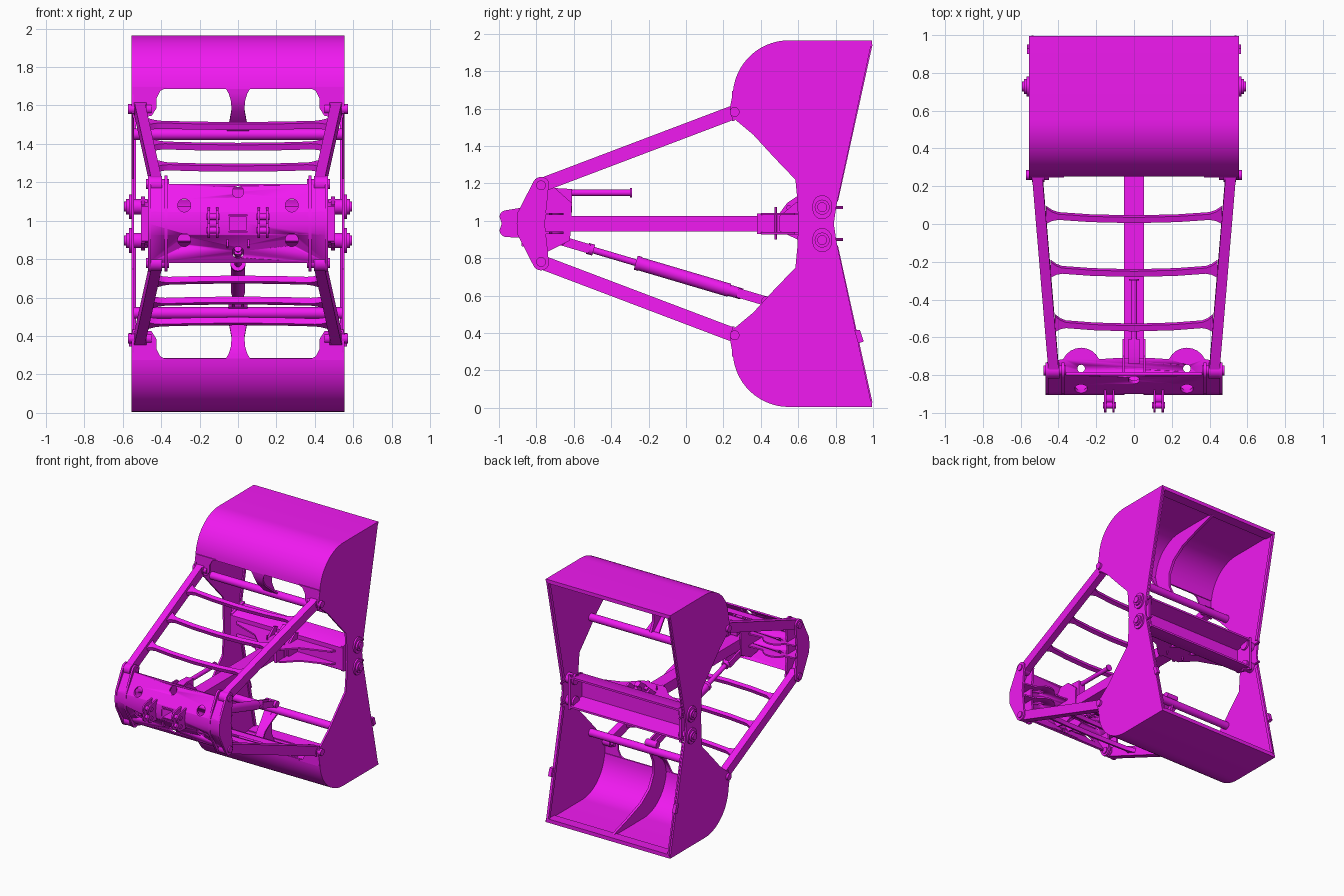
import bpy, bmesh, math
from mathutils import Vector, Matrix

C = 0.985  # height of the horizontal symmetry plane; heights below are relative to it
mat = bpy.data.materials.new("magenta_paint")
mat.diffuse_color = (0.88, 0.01, 0.88, 1)


def finish(name, bm, angle=30):
    bmesh.ops.recalc_face_normals(bm, faces=bm.faces)
    me = bpy.data.meshes.new(name)
    bm.to_mesh(me)
    bm.free()
    me.materials.append(mat)
    me.shade_smooth()
    me.set_sharp_from_angle(angle=math.radians(angle))
    ob = bpy.data.objects.new(name, me)
    ob.location.z = C
    bpy.context.collection.objects.link(ob)
    return ob


def prism(name, pts, a, b, axis='x'):
    """Extrude a 2D outline from a to b along an axis."""
    place = {'x': lambda u, v, t: (t, u, v), 'y': lambda u, v, t: (u, t, v),
             'z': lambda u, v, t: (u, v, t)}[axis]
    bm = bmesh.new()
    lo = [bm.verts.new(place(u, v, a)) for u, v in pts]
    hi = [bm.verts.new(place(u, v, b)) for u, v in pts]
    bm.faces.new(lo)
    bm.faces.new(hi)
    for i in range(len(pts)):
        j = (i + 1) % len(pts)
        bm.faces.new((lo[i], lo[j], hi[j], hi[i]))
    return finish(name, bm)


def box(name, x0, x1, y0, y1, z0, z1):
    return prism(name, [(x0, y0), (x1, y0), (x1, y1), (x0, y1)], z0, z1, 'z')


def rod(name, p, q, r, n=24):
    p, q = Vector(p), Vector(q)
    d = q - p
    bm = bmesh.new()
    m = Matrix.Translation((p + q) / 2) @ d.to_track_quat('Z', 'Y').to_matrix().to_4x4()
    bmesh.ops.create_cone(bm, cap_ends=True, segments=n, radius1=r, radius2=r, depth=d.length, matrix=m)
    return finish(name, bm)


def loft(name, sections):
    """Skin a chain of (centre, half side vector, half up vector) rectangles."""
    bm = bmesh.new()
    rings = []
    for c, s, u in sections:
        c, s, u = Vector(c), Vector(s), Vector(u)
        rings.append([bm.verts.new(v) for v in (c - s - u, c + s - u, c + s + u, c - s + u)])
    for r0, r1 in zip(rings, rings[1:]):
        for i in range(4):
            j = (i + 1) % 4
            bm.faces.new((r0[i], r0[j], r1[j], r1[i]))
    bm.faces.new(rings[0])
    bm.faces.new(rings[-1])
    return finish(name, bm)


def beam(name, p, q, w, h):
    d = (Vector(q) - Vector(p)).normalized()
    side = Vector((1, 0, 0))
    if abs(d.x) > 0.9:
        side = Vector((0, 1, 0))
    up = side.cross(d).normalized()
    return loft(name, [(p, side * w / 2, up * h / 2), (q, side * w / 2, up * h / 2)])


def cut(ob, cutters):
    for c in cutters:
        c.hide_render = True
        m = ob.modifiers.new("hole", 'BOOLEAN')
        m.object, m.solver = c, 'EXACT'
    bpy.context.view_layer.update()
    ev = ob.evaluated_get(bpy.context.evaluated_depsgraph_get())
    me = bpy.data.meshes.new_from_object(ev)
    ob.modifiers.clear()
    ob.data = me
    for c in cutters:
        bpy.data.objects.remove(c)


def arc(cy, cz, r, a0, a1, n=8):
    return [(cy + r * math.cos(math.radians(a0 + (a1 - a0) * i / n)),
             cz + r * math.sin(math.radians(a0 + (a1 - a0) * i / n))) for i in range(n + 1)]


def flip(pts, s):
    return [(u, v * s) for u, v in pts]


# Bucket outline: flat outer plate, rolled back, straight end
outer = [(0.995, 0.98)] + arc(0.55, 0.68, 0.30, 90, 176, 14)
inner = [(0.995, 0.966)] + arc(0.55, 0.68, 0.286, 90, 176, 14)
side_plate = outer + [(0.235, 0.62), (0.24, 0.575), (0.27, 0.55), (0.36, 0.475), (0.47, 0.355),
                      (0.585, 0.235), (0.595, 0.13), (0.60, 0), (0.79, 0), (0.805, 0.1)]
rib = inner[1:] + [(0.29, 0.60), (0.36, 0.53), (0.43, 0.47), (0.46, 0.48), (0.42, 0.56),
                   (0.42, 0.66), (0.47, 0.76), (0.58, 0.84), (0.75, 0.90), (0.93, 0.955), (0.93, 0.966)]

for s, tag in ((1, "upper"), (-1, "lower")):
    # Bucket shells
    prism(tag + "_bucket_shell", flip(outer + inner[::-1], s), -0.555, 0.555)
    prism(tag + "_bucket_lip", flip([(0.90, 0.966), (0.995, 0.966), (0.995, 0.95), (0.90, 0.958)], s), -0.55, 0.55)
    prism(tag + "_centre_rib", flip(rib, s), -0.01, 0.01)
    loft(tag + "_bucket_neck", [((0, y, z * s), (w, 0, 0), (0, 0.005, 0.004 * s)) for y, z, w in
         ((0.257, 0.71, 0.065), (0.26, 0.68, 0.048), (0.27, 0.64, 0.036), (0.30, 0.59, 0.034),
          (0.37, 0.53, 0.045), (0.43, 0.48, 0.06))])
    rod(tag + "_bucket_cross_tube", (-0.545, 0.44, 0.465 * s), (0.545, 0.44, 0.465 * s), 0.03)

    for sx in (1, -1):
        prism(tag + "_bucket_side", flip(side_plate, s), sx * 0.541, sx * 0.555)
        gus = [(0.55, 0.71), (0.37, 0.71), (0.405, 0.69), (0.425, 0.65), (0.425, 0.60), (0.45, 0.56), (0.55, 0.55)]
        prism(tag + "_bucket_gusset", [(x * sx, z * s) for x, z in gus], 0.245, 0.258, 'y')
        # Front edge stiffener, stop blocks and slotted stripe
        beam(tag + "_edge_strip", (sx * 0.537, 0.80, 0.12 * s), (sx * 0.537, 0.985, 0.96 * s), 0.012, 0.025)
        rod(tag + "_edge_bolt", (sx * 0.53, 0.79, 0.085 * s), (sx * 0.53, 0.84, 0.085 * s), 0.008, 8)
        # Pivot pads and bosses
        z = 0.088 * s
        pad = arc(0.728, z + 0.012, 0.052, 0, 180) + arc(0.728, z - 0.012, 0.052, 180, 360)
        prism(tag + "_pivot_pad", pad, sx * 0.553, sx * 0.568)
        rod(tag + "_pivot_boss", (sx * 0.47, 0.728, z), (sx * 0.582, 0.728, z), 0.040)
        rod(tag + "_pivot_cap", (sx * 0.58, 0.728, z), (sx * 0.592, 0.728, z), 0.026)

        # Side arms with eyes and pins
        a, b = (sx * 0.425, -0.775, 0.205 * s), (sx * 0.512, 0.26, 0.597 * s)
        beam(tag + "_arm", a, b, 0.055, 0.075)
        rod(tag + "_arm_eye_head", (sx * 0.395, *a[1:]), (sx * 0.455, *a[1:]), 0.042)
        rod(tag + "_arm_pin_head", (sx * 0.36, *a[1:]), (sx * 0.478, *a[1:]), 0.026)
        rod(tag + "_arm_eye_bucket", (sx * 0.475, *b[1:]), (sx * 0.54, *b[1:]), 0.037)
        rod(tag + "_arm_pin_bucket", (sx * 0.45, *b[1:]), (sx * 0.572, *b[1:]), 0.026)

    # Bowed rungs with flared ends, lying in the plane of the arms
    slope = Vector((0, 1.035, 0.392 * s)).normalized()
    nrm = Vector((0, -slope.z, slope.y))
    for y in (0.025, -0.26, -0.548):
        t = (y + 0.775) / 1.035
        half = 0.40 + 0.085 * t
        c = Vector((0, y, (0.205 + 0.392 * t) * s))
        secs = []
        for k in (-1, -0.93, -0.86, -0.5, 0, 0.5, 0.86, 0.93, 1):
            w = 0.045 if abs(k) == 1 else 0.025 if abs(k) > 0.9 else 0.016
            secs.append((c + Vector((half * k, 0, 0)) + slope * 0.025 * k * k, slope * w, nrm * 0.016))
        loft(tag + "_arm_rung", secs)

# Fixed head: bent front plate with holes and a square opening
fo = [(-0.80, 0.205), (-0.895, 0.06), (-0.905, 0), (-0.895, -0.06), (-0.80, -0.205)]
head = prism("head_front_plate", fo + [(y + 0.016, z * 0.98) for y, z in fo[::-1]], -0.465, 0.465)
cutters = [box("opening_cutter", -0.05, 0.05, -1, -0.7, -0.05, 0.05)]
for x, z, r in ((0.28, 0.095, 0.034), (-0.28, 0.095, 0.034), (0.28, -0.085, 0.034),
                (-0.28, -0.085, 0.034), (0, 0.165, 0.03), (0, -0.15, 0.03)):
    cutters.append(rod("hole_cutter", (x, -1, z), (x, -0.7, z), r))
cut(head, cutters)
end = (arc(-0.775, 0.205, 0.045, 20, 150) + [(-0.90, 0.06), (-0.905, 0), (-0.90, -0.06)]
       + arc(-0.775, -0.205, 0.045, 210, 340) + [(-0.74, -0.14), (-0.755, 0), (-0.74, 0.14)])
for x in (0.46, 0.375, -0.375, -0.46):
    prism("head_end_plate", end, x - 0.008, x + 0.008)
hump = [(-0.46, -0.89), (0.46, -0.89), (0.46, -0.73)] + arc(0.28, -0.76, 0.105, 25, 155)
hump += [(0.1, -0.71), (-0.1, -0.71)] + arc(-0.28, -0.76, 0.105, 25, 155) + [(-0.46, -0.73)]
for z in (-0.055, 0.045):
    shelf = prism("head_shelf", hump, z, z + 0.012, 'z')
    cut(shelf, [rod("hole_cutter", (x, -0.765, -0.2), (x, -0.765, 0.2), 0.02) for x in (-0.28, 0.28)])

# Suspension clevises on the front
for sx in (1, -1):
    lug = [(-0.88, -0.075)] + arc(-0.96, -0.035, 0.037, 270, 180, 5) + [(-0.985, 0)]
    lug += arc(-0.96, 0.035, 0.037, 180, 90, 5) + [(-0.88, 0.085)]
    for dx in (-0.022, 0.022):
        prism("clevis_plate", lug, sx * 0.13 + dx - 0.006, sx * 0.13 + dx + 0.006)
    for z in (-0.035, 0.035):
        rod("clevis_pin", (sx * 0.13 - 0.035, -0.96, z), (sx * 0.13 + 0.035, -0.96, z), 0.017, 16)
    rod("clevis_roller", (sx * 0.13 - 0.016, -0.925, 0), (sx * 0.13 + 0.016, -0.925, 0), 0.03)

# Hollow square guide tube
guide = box("guide_tube", -0.053, 0.053, -0.90, 0.52, -0.042, 0.042)
cut(guide, [box("bore_cutter", -0.043, 0.043, -1, 0.7, -0.034, 0.034)])
for x in (-0.055, 0.055):
    prism("guide_root_plate", [(-0.88, -0.12), (-0.74, -0.15), (-0.62, -0.09), (-0.61, 0.11), (-0.70, 0.19),
                               (-0.80, 0.19), (-0.88, 0.08)], x - 0.006, x + 0.006)

# Upper release rod
prism("release_bracket", [(-0.74, 0.10), (-0.61, 0.06), (-0.61, 0.185), (-0.70, 0.19), (-0.74, 0.18)], -0.03, 0.03)
rod("release_rod", (0, -0.62, 0.165), (0, -0.30, 0.165), 0.017)
rod("release_rod_stop", (0, -0.30, 0.165), (0, -0.29, 0.165), 0.026)

# Hydraulic cylinder below the guide
p, q = Vector((0, -0.67, -0.09)), Vector((0, 0.43, -0.415))
at = lambda t: p.lerp(q, t)
rod("cylinder_piston", at(0.12), at(0.40), 0.018)
rod("cylinder_barrel", at(0.37), at(0.82), 0.036)
rod("cylinder_collar", at(0.365), at(0.385), 0.039)
for t0, t1 in ((0.0, 0.14), (0.86, 1.0)):
    for x in (-0.024, 0.024):
        o = Vector((x, 0, 0))
        beam("cylinder_fork", at(t0) + o, at(t1) + o, 0.014, 0.05)
    rod("cylinder_fork_base", at(0.13 if t0 == 0 else 0.80), at(0.16 if t0 == 0 else 0.88), 0.03)
    c = at(0.0 if t0 == 0 else 1.0)
    rod("cylinder_pin", c + Vector((-0.05, 0, 0)), c + Vector((0.05, 0, 0)), 0.027)

# Moving crosshead: channel beam between the pivots
prism("crosshead_channel", [(0.78, 0.125), (0.63, 0.10), (0.615, 0.09), (0.615, -0.09), (0.63, -0.10), (0.78, -0.125),
                            (0.78, -0.11), (0.635, -0.085), (0.635, 0.085), (0.78, 0.11)], -0.50, 0.50)
for sx in (1, -1):
    prism("crosshead_end", [(0.62, -0.10), (0.78, -0.14), (0.78, 0.14), (0.62, 0.10)], sx * 0.485, sx * 0.505)
    prism("crosshead_fin", [(0.50, 0.04), (0.59, 0.115), (0.63, 0.10), (0.63, -0.10), (0.50, -0.04)],
          sx * 0.085, sx * 0.10)
    rod("slide_pin", (sx * 0.075, 0.48, -0.085), (sx * 0.075, 0.48, 0.09), 0.007, 12)
gusset = [(-0.10, 0.40), (0.10, 0.40), (0.20, 0.50), (0.42, 0.58), (0.45, 0.63), (-0.45, 0.63), (-0.42, 0.58), (-0.20, 0.50)]
for z in (0.045, -0.057):
    prism("crosshead_web", gusset, z, z + 0.012, 'z')
for x in (-0.066, 0.066):
    box("slide_cheek", x - 0.012, x + 0.012, 0.38, 0.62, -0.055, 0.055)

# Latch hook on the crosshead
prism("latch_hook", [(0.50, 0.055), (0.58, 0.055), (0.60, 0.11), (0.64, 0.13), (0.60, 0.15), (0.54, 0.11)], -0.02, 0.02)
rod("latch_pin", (-0.05, 0.55, 0.085), (0.05, 0.55, 0.085), 0.014, 16)

# Stop blocks on the lower bucket edge
for sx in (1, -1):
    prism("edge_stop_block", [(0.90, -0.57), (0.93, -0.57), (0.95, -0.63), (0.92, -0.64)], sx * 0.54, sx * 0.567)
